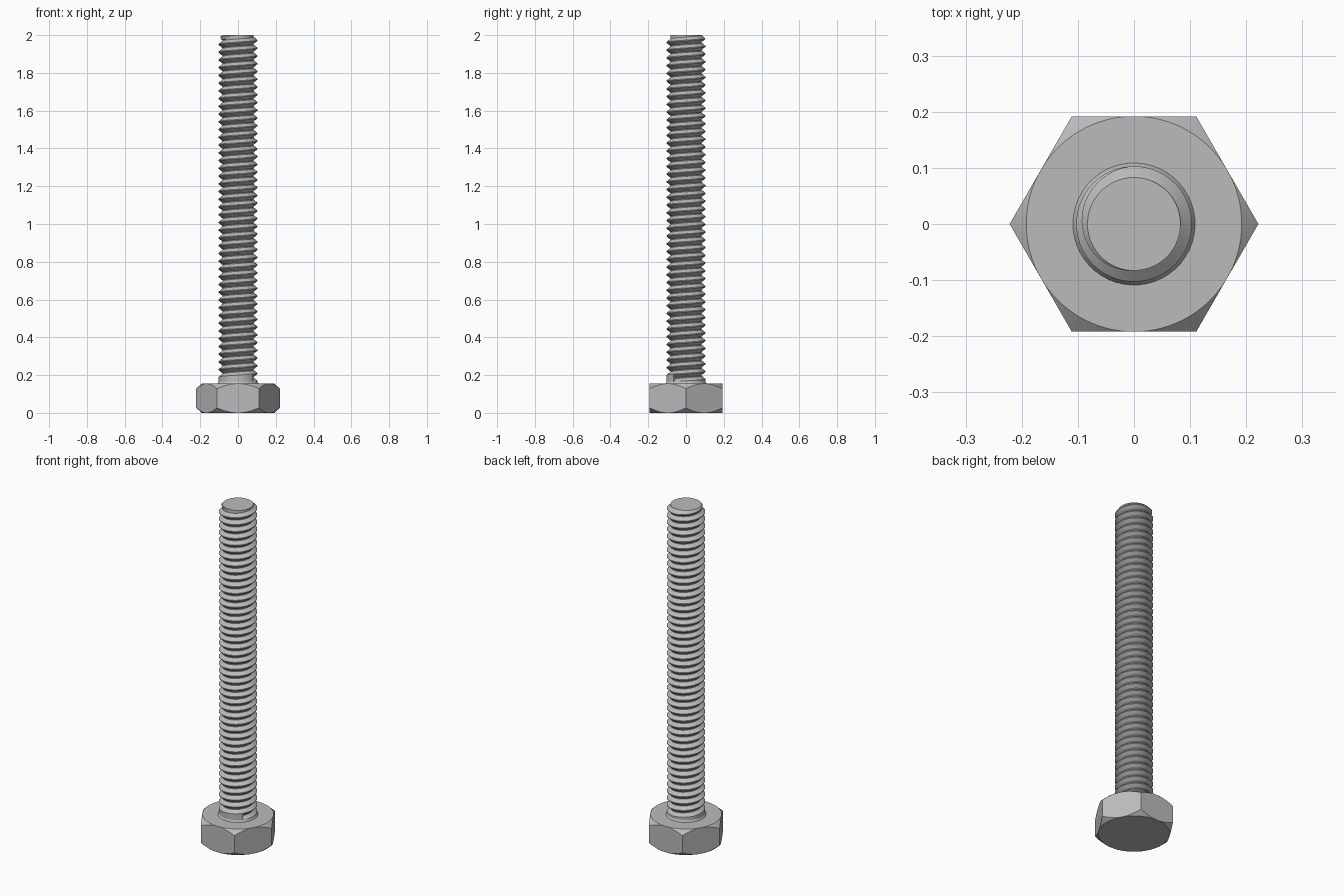
import bpy, bmesh
from math import pi, sin, cos, radians, ceil
from mathutils import Vector

cube = bpy.data.objects.get("Cube")
if cube:
    bpy.data.objects.remove(cube)

HEAD_TOP, TOP = 0.155, 2.0
FLAT = 0.192                 # half the distance across the flats
CREST, ROOT, PITCH = 0.103, 0.083, 0.041

steel = bpy.data.materials.new("steel grey")
steel.use_nodes = True
colour = (0.5, 0.5, 0.5, 1)
steel.diffuse_color = colour
steel.node_tree.nodes["Principled BSDF"].inputs["Base Color"].default_value = colour


def polar(r, a, z):
    return Vector((r * cos(a), r * sin(a), z))


def finish(bm, name):
    bmesh.ops.remove_doubles(bm, verts=bm.verts, dist=0.00005)
    bmesh.ops.recalc_face_normals(bm, faces=bm.faces)
    mesh = bpy.data.meshes.new(name)
    bm.to_mesh(mesh)
    bm.free()
    mesh.materials.append(steel)
    ob = bpy.data.objects.new(name, mesh)
    bpy.context.collection.objects.link(ob)
    bpy.ops.object.select_all(action='DESELECT')
    ob.select_set(True)
    bpy.context.view_layer.objects.active = ob
    bpy.ops.object.shade_smooth_by_angle(angle=radians(20))


# Hex head: round end faces, conical chamfers and six flat sides
bm = bmesh.new()
SEG = 96
columns = []
for i in range(SEG):
    a = 2 * pi * i / SEG
    side = (a % (pi / 3)) - pi / 6
    r = FLAT / cos(side)
    drop = (r - FLAT) * 0.9
    points = [(FLAT, 0), (r, drop), (r, HEAD_TOP - drop), (FLAT, HEAD_TOP)]
    columns.append([bm.verts.new(polar(pr, a, z)) for pr, z in points])
for i in range(SEG):
    here, after = columns[i], columns[(i + 1) % SEG]
    for k in range(3):
        bm.faces.new((here[k], after[k], after[k + 1], here[k + 1]))
bm.faces.new([c[0] for c in columns])
bm.faces.new([c[3] for c in columns])
finish(bm, "hex_head")

# Threaded shank: one groove profile swept along a right-handed helix
bm = bmesh.new()
STEPS = 48
START, FIRST = radians(-40), HEAD_TOP + 0.01
profile = [(CREST, 0), (ROOT, 0.4), (ROOT, 0.5), (CREST, 0.9), (CREST, 1)]
turns = ceil((TOP - FIRST) / PITCH) + 1
columns = []
for j in range(turns * STEPS + 1):
    a = START + 2 * pi * j / STEPS
    base = FIRST + PITCH * j / STEPS
    columns.append([bm.verts.new(polar(r, a, base + t * PITCH)) for r, t in profile])
for here, after in zip(columns, columns[1:]):
    for k in range(len(profile) - 1):
        bm.faces.new((here[k], after[k], after[k + 1], here[k + 1]))
bm.faces.new(columns[0][:4])          # end wall of the groove

# Plain collar under the first turn, flared into the head
rings = [[bm.verts.new(polar(r, START + 2 * pi * j / STEPS, z)) for j in range(STEPS + 1)]
         for r, z in ((CREST + 0.007, HEAD_TOP - 0.002), (CREST, FIRST))]
rings.append([c[0] for c in columns[:STEPS + 1]])
for low, high in zip(rings, rings[1:]):
    for j in range(STEPS):
        bm.faces.new((low[j], low[j + 1], high[j + 1], high[j]))
bmesh.ops.remove_doubles(bm, verts=bm.verts, dist=0.00005)

# Trim the tip, chamfer it and close it
for z, trim in ((TOP - 0.02, False), (TOP, True)):
    bmesh.ops.bisect_plane(bm, geom=bm.verts[:] + bm.edges[:] + bm.faces[:],
                           plane_co=(0, 0, z), plane_no=(0, 0, 1), clear_outer=trim)
for v in bm.verts:
    limit = ROOT + TOP - v.co.z
    r = v.co.xy.length
    if r > limit:
        v.co.x *= limit / r
        v.co.y *= limit / r
rim = [e for e in bm.edges if e.is_boundary and min(v.co.z for v in e.verts) > TOP - 0.001]
bmesh.ops.holes_fill(bm, edges=rim, sides=0)
finish(bm, "threaded_shank")
